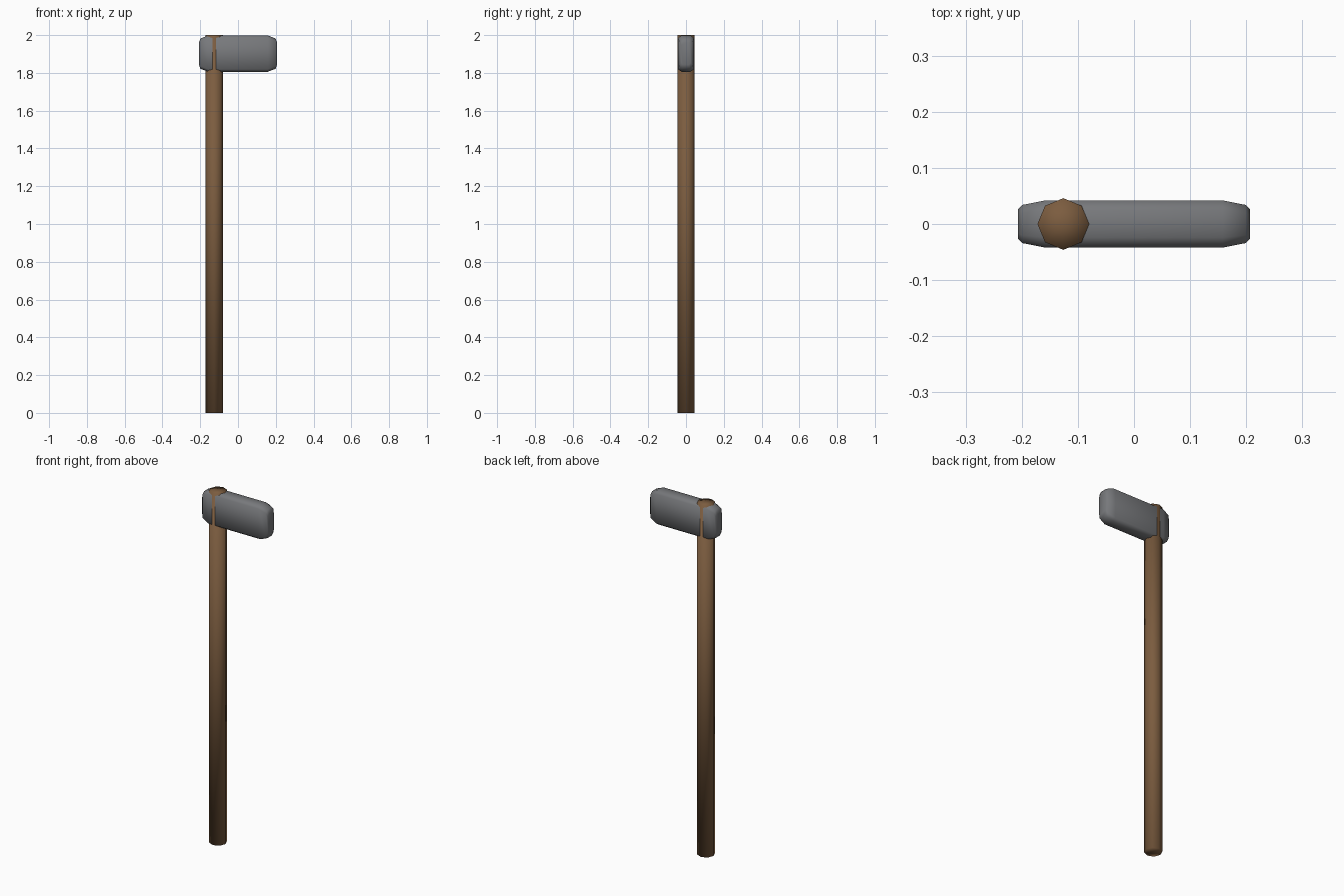
import bpy
import bmesh
import math

cube = bpy.data.objects.get("Cube")
if cube:
    bpy.data.objects.remove(cube, do_unlink=True)


def material(name, rgb):
    mat = bpy.data.materials.new(name)
    mat.use_nodes = True
    mat.diffuse_color = (*rgb, 1)
    bsdf = mat.node_tree.nodes["Principled BSDF"]
    bsdf.inputs["Base Color"].default_value = (*rgb, 1)
    bsdf.inputs["Roughness"].default_value = 0.8
    return mat


def finish(name, bm, mat):
    bmesh.ops.recalc_face_normals(bm, faces=bm.faces[:])
    mesh = bpy.data.meshes.new(name)
    bm.to_mesh(mesh)
    bm.free()
    mesh.materials.append(mat)
    for face in mesh.polygons:
        face.use_smooth = True
    obj = bpy.data.objects.new(name, mesh)
    bpy.context.collection.objects.link(obj)
    return obj


wood = material("brown wood", (0.20, 0.108, 0.05))
steel = material("grey steel", (0.185, 0.19, 0.20))

# Handle: eight-sided pole with softly shaded caps
HANDLE_X, HANDLE_R, HEIGHT = -0.126, 0.046, 2.0
bm = bmesh.new()
bmesh.ops.create_cone(bm, cap_ends=True, cap_tris=True, segments=8,
                      radius1=HANDLE_R, radius2=HANDLE_R, depth=HEIGHT)
bmesh.ops.translate(bm, verts=bm.verts[:], vec=(HANDLE_X, 0, HEIGHT / 2))
finish("handle", bm, wood)

# Head: chamfered block lofted through cross-sections, tapering at both ends
HEAD_Z = 1.902


def section(bm, x, half_y, half_z, chamfer_y, chamfer_z):
    corner = [(half_y, half_z - chamfer_z), (half_y - chamfer_y, half_z)]
    ring = corner + [(-y, z) for y, z in reversed(corner)]
    ring += [(-y, -z) for y, z in ring]
    return [bm.verts.new((x, y, HEAD_Z + z)) for y, z in ring]


half = [(0.158, 0.042, 0.096, 0.018, 0.013),
        (0.199, 0.034, 0.080, 0.014, 0.014),
        (0.207, 0.026, 0.058, 0.010, 0.012)]
stations = [(-s[0], *s[1:]) for s in reversed(half)] + half
bm = bmesh.new()
rings = [section(bm, *s) for s in stations]
for a, b in zip(rings, rings[1:]):
    for i in range(len(a)):
        j = (i + 1) % len(a)
        bm.faces.new((a[i], a[j], b[j], b[i]))
for ring in (rings[0], rings[-1]):
    bm.faces.new(ring)
finish("hammer_head", bm, steel)
